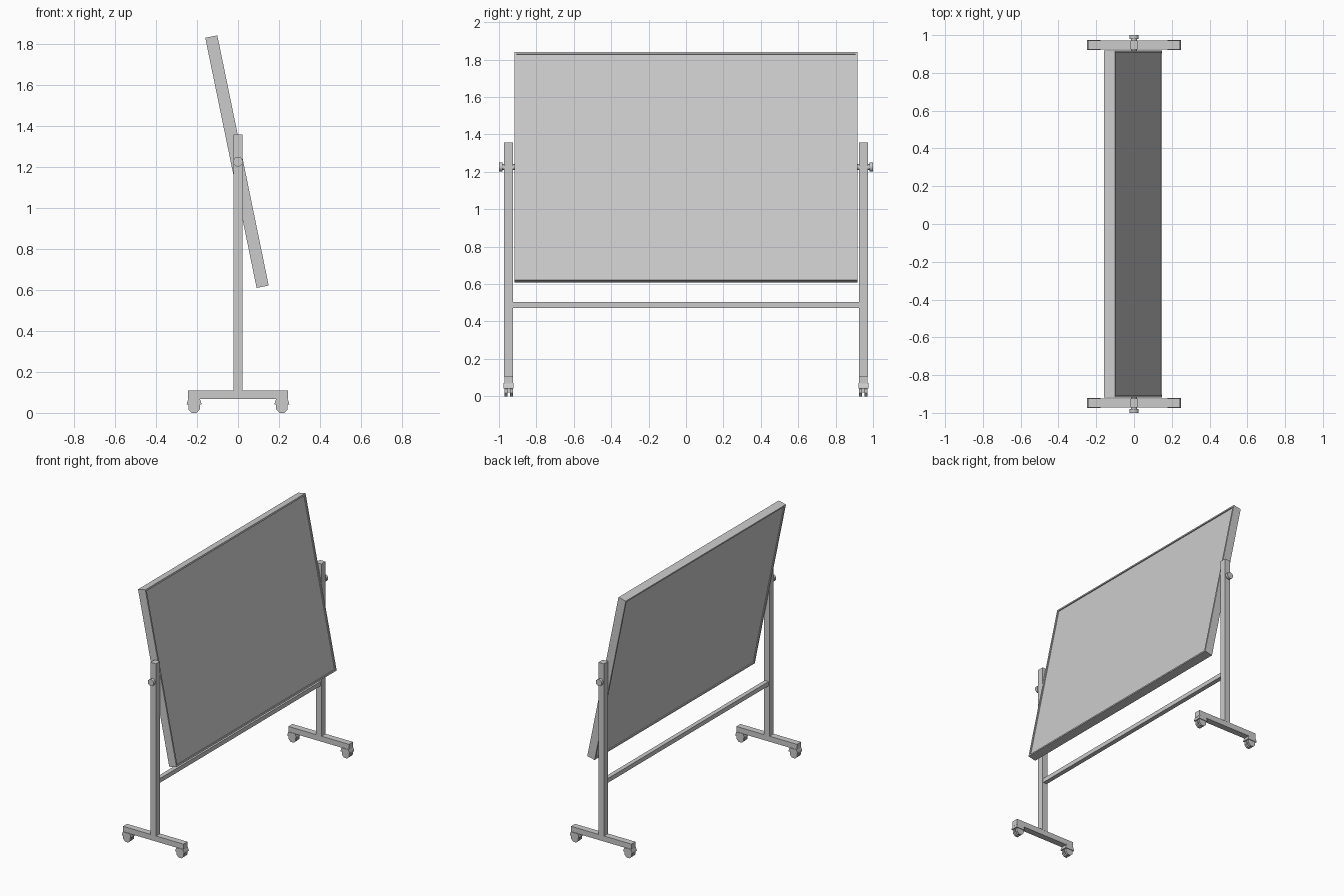
import bpy, bmesh, math
from mathutils import Matrix, Vector

if "Cube" in bpy.data.objects:
    bpy.data.objects.remove(bpy.data.objects["Cube"])

PIVOT_Z = 1.225
TILT = math.radians(-11.6)


def finish(bm, name):
    bmesh.ops.recalc_face_normals(bm, faces=bm.faces)
    me = bpy.data.meshes.new(name)
    bm.to_mesh(me)
    bm.free()
    ob = bpy.data.objects.new(name, me)
    bpy.context.collection.objects.link(ob)
    return ob


def box(name, lo, hi):
    lo, hi = Vector(lo), Vector(hi)
    bm = bmesh.new()
    bmesh.ops.create_cube(bm, size=1, matrix=Matrix.Translation((lo + hi) / 2)
                          @ Matrix.Diagonal((hi - lo).to_4d()))
    return finish(bm, name)


def cyl_y(name, x, z, r, y0, y1, n, smooth=False):
    """Cylinder lying along y, with a flat side facing down."""
    bm = bmesh.new()
    m = (Matrix.Translation((x, (y0 + y1) / 2, z)) @ Matrix.Rotation(math.pi / 2, 4, 'X')
         @ Matrix.Rotation(math.pi / n, 4, 'Z'))
    bmesh.ops.create_cone(bm, cap_ends=True, segments=n, radius1=r, radius2=r,
                          depth=abs(y1 - y0), matrix=m)
    ob = finish(bm, name)
    if smooth:
        for p in ob.data.polygons:
            p.use_smooth = len(p.vertices) == 4
    return ob


def prism_y(name, profile, y0, y1):
    """Extrude an x/z outline along y."""
    bm = bmesh.new()
    f = bm.faces.new([bm.verts.new((x, y0, z)) for x, z in profile])
    ext = bmesh.ops.extrude_face_region(bm, geom=[f])
    bmesh.ops.translate(bm, vec=(0, y1 - y0, 0),
                        verts=[v for v in ext['geom'] if isinstance(v, bmesh.types.BMVert)])
    return finish(bm, name)


# Tilted board: slab whose two broad faces are inset and recessed to leave a frame
bm = bmesh.new()
bmesh.ops.create_cube(bm, size=1, matrix=Matrix.Diagonal((0.06, 1.836, 1.245, 1)))
bm.normal_update()
for f in [f for f in bm.faces if abs(f.normal.x) > 0.9]:
    n = f.normal.copy()
    bmesh.ops.inset_region(bm, faces=[f], thickness=0.017)
    ext = bmesh.ops.extrude_discrete_faces(bm, faces=[f])
    bmesh.ops.translate(bm, vec=-n * 0.007, verts=ext['faces'][0].verts)
board = finish(bm, "board")
board.location = (-0.005, 0, PIVOT_Z)
board.rotation_euler = (0, TILT, 0)

# Crossbar between the posts
box("crossbar", (-0.016, -0.928, 0.472), (0.016, 0.928, 0.503))

for s, side in ((-1, "left"), (1, "right")):
    y = s * 0.948
    # Upright and foot
    box(side + "_post", (-0.022, y - 0.024, 0.105), (0.022, y + 0.024, 1.357))
    box(side + "_foot", (-0.243, y - 0.023, 0.068), (0.243, y + 0.023, 0.108))
    # Pivot shaft and tightening knob
    cyl_y(side + "_pivot", 0, PIVOT_Z, 0.016, s * 0.91, s * 0.982, 16, True)
    cyl_y(side + "_knob", 0, PIVOT_Z, 0.024, s * 0.98, s * 1.0, 16, True)
    # Twin-wheel casters with a hood
    for cx, end in ((-0.214, "a"), (0.214, "b")):
        hood = [(-0.036, 0.042), (0.036, 0.042), (0.033, 0.055), (0.027, 0.07), (-0.027, 0.07), (-0.033, 0.055)]
        prism_y(f"{side}_caster_hood_{end}", [(cx + px, pz) for px, pz in hood],
                y - 0.027, y + 0.027)
        box(f"{side}_caster_core_{end}", (cx - 0.012, y - 0.007, 0.02), (cx + 0.012, y + 0.007, 0.05))
        for w in (-1, 1):
            cyl_y(f"{side}_wheel_{end}{'1' if w < 0 else '2'}", cx, 0.028, 0.028 / math.cos(math.pi / 8),
                  y + w * 0.006, y + w * 0.022, 8)
